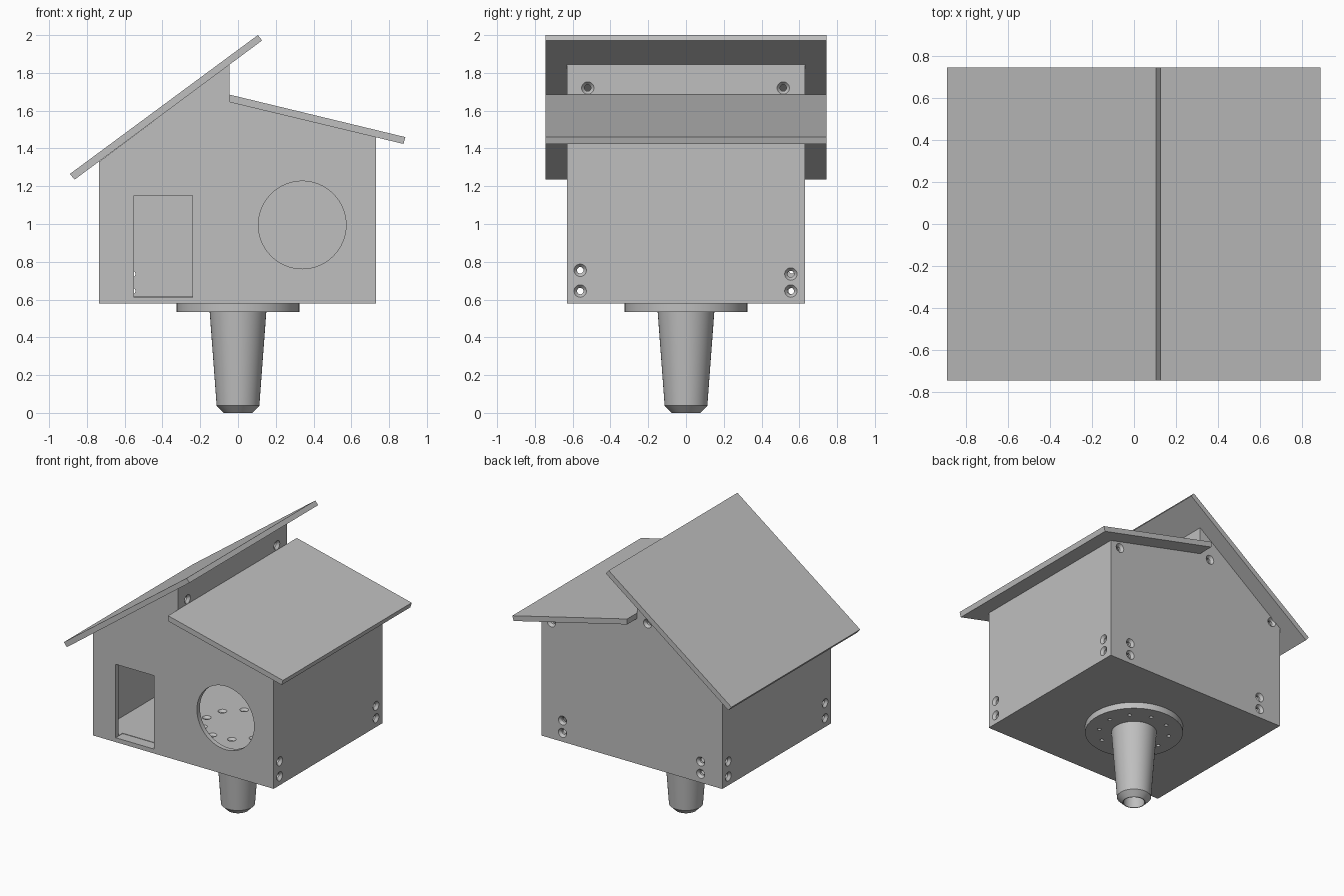
import bpy, bmesh, math
from mathutils import Matrix, Vector

cube = bpy.data.objects.get("Cube")
if cube:
    bpy.data.objects.remove(cube, do_unlink=True)

grey = bpy.data.materials.new("plain grey")
grey.use_nodes = True
colour = (0.52, 0.52, 0.52, 1)
grey.diffuse_color = colour
grey.node_tree.nodes["Principled BSDF"].inputs["Base Color"].default_value = colour


def finish(name, bm):
    bmesh.ops.recalc_face_normals(bm, faces=bm.faces)
    mesh = bpy.data.meshes.new(name)
    bm.to_mesh(mesh)
    bm.free()
    mesh.materials.append(grey)
    obj = bpy.data.objects.new(name, mesh)
    bpy.context.collection.objects.link(obj)
    return obj


def extrude_profile(name, points, y0, y1):
    """Extrude an x-z outline along y."""
    bm = bmesh.new()
    face = bm.faces.new([bm.verts.new((x, y0, z)) for x, z in points])
    out = bmesh.ops.extrude_face_region(bm, geom=[face])
    verts = [v for v in out["geom"] if isinstance(v, bmesh.types.BMVert)]
    bmesh.ops.translate(bm, verts=verts, vec=(0, y1 - y0, 0))
    return finish(name, bm)


def add_lathe(bm, points, sides, matrix=Matrix()):
    """Closed turned solid; points are (radius, z) from cap to cap."""
    rings = []
    for r, z in points:
        angles = [math.tau * i / sides for i in range(sides)]
        rings.append([bm.verts.new(matrix @ Vector((r * math.cos(a), r * math.sin(a), z)))
                      for a in angles])
    for low, high in zip(rings, rings[1:]):
        for i in range(sides):
            j = (i + 1) % sides
            bm.faces.new((low[i], low[j], high[j], high[i]))
    bm.faces.new(rings[0][::-1])
    bm.faces.new(rings[-1])


def lathe(name, points, sides, matrix=Matrix()):
    bm = bmesh.new()
    add_lathe(bm, points, sides, matrix)
    return finish(name, bm)


def screw_cutter(holes, profile):
    """Countersunk holes given as (place, outward direction)."""
    bm = bmesh.new()
    for place, out in holes:
        turn = Vector(out).to_track_quat("Z", "Y").to_matrix().to_4x4()
        add_lathe(bm, profile, 20, Matrix.Translation(place) @ turn)
    return finish("screw_cutter", bm)


def activate(obj):
    bpy.ops.object.select_all(action="DESELECT")
    obj.select_set(True)
    bpy.context.view_layer.objects.active = obj


def cut(obj, cutter, keep=False):
    activate(obj)
    mod = obj.modifiers.new("cut", "BOOLEAN")
    mod.operation, mod.solver, mod.object = "DIFFERENCE", "EXACT", cutter
    bpy.ops.object.modifier_apply(modifier=mod.name)
    if not keep:
        bpy.data.objects.remove(cutter, do_unlink=True)


# House walls and floor, hollow and open under the roofs
house = extrude_profile("house_walls", [
    (-0.735, 0.58), (0.73, 0.58), (0.73, 1.46), (-0.045, 1.645),
    (-0.045, 1.845), (-0.735, 1.33)], -0.63, 0.63)
cut(house, extrude_profile("inside_cutter", [
    (-0.70, 0.615), (0.695, 0.615), (0.695, 1.49), (-0.045, 1.665),
    (-0.045, 1.60), (-0.08, 1.60), (-0.08, 1.85), (-0.70, 1.39)], -0.595, 0.595))

# Doorway and round window in the front wall
cut(house, extrude_profile("door_cutter", [
    (-0.55, 0.612), (-0.24, 0.612), (-0.24, 1.15), (-0.55, 1.15)], -0.7, -0.55))
cut(house, lathe("window_cutter", [(0.232, 0), (0.232, 0.15)], 64,
                 Matrix.Translation((0.34, -0.55, 0.995)) @ Matrix.Rotation(math.pi / 2, 4, "X")))

# Countersunk screw holes in the side, back and step panels
left, right, back = (1, 0, 0), (-1, 0, 0), (0, 1, 0)
holes = [((-0.045, y, 1.72), left) for y in (-0.52, 0.515)]
for z in (0.645, 0.755):
    holes += [((0.73, -0.56, z), left), ((-0.735, -0.56, z), right),
              ((-0.735, 0.56, z), right)]
for z in (0.645, 0.735):
    holes += [((0.73, 0.555, z), left)]
    holes += [((x, 0.63, z), back) for x in (-0.56, 0.56)]
holes += [((x, 0.63, z), back) for x, z in ((0.65, 1.43), (-0.13, 1.63), (-0.665, 1.35))]
cut(house, screw_cutter(holes, [(0.017, -0.06), (0.017, -0.018), (0.033, 0), (0.033, 0.01)]))

# Two overhanging roof boards
extrude_profile("tall_roof", [
    (-0.89, 1.265), (-0.865, 1.235), (0.128, 1.972), (0.105, 2.0)], -0.745, 0.745)
extrude_profile("low_roof", [
    (-0.045, 1.685), (-0.045, 1.645), (0.876, 1.424), (0.886, 1.46)], -0.745, 0.745)

# Round flange, screwed through the floor
flange = lathe("mounting_flange", [(0.325, 0.535), (0.325, 0.58)], 64)
ring = []
for i in range(10):
    a = math.radians(7 + 36 * i)
    ring.append(((0.235 * math.cos(a), 0.235 * math.sin(a), 0.615), (0, 0, 1)))
bolts = screw_cutter(ring, [(0.013, -0.1), (0.013, -0.015), (0.03, 0), (0.03, 0.01)])
cut(house, bolts, keep=True)
cut(flange, bolts)

# Tapered post with a chamfered, bored foot
post = lathe("tapered_post", [(0.075, 0), (0.113, 0.038), (0.15, 0.535)], 64)
cut(post, lathe("bore_cutter", [(0.07, -0.05), (0.07, 0.5)], 48))

for obj in (house, flange, post):
    activate(obj)
    bpy.ops.object.shade_smooth_by_angle(angle=math.radians(25))
